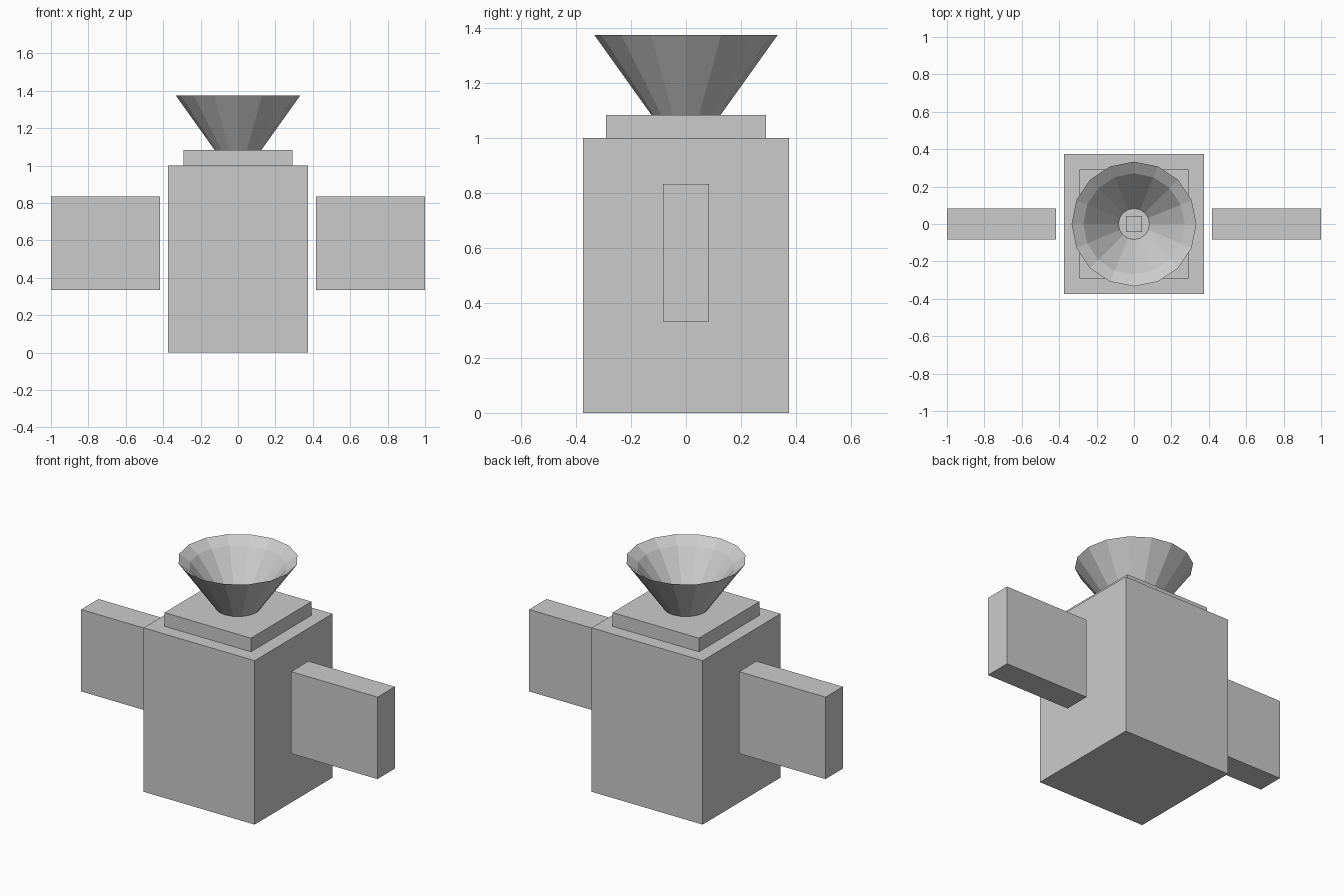
import bpy
import bmesh
from math import cos, sin, tau

cube = bpy.data.objects.get("Cube")
if cube:
    bpy.data.objects.remove(cube, do_unlink=True)

U = 1 / 12  # design module

grey = bpy.data.materials.new("light_grey")
grey.use_nodes = True
colour = (0.6, 0.6, 0.6, 1)
grey.diffuse_color = colour
grey.node_tree.nodes["Principled BSDF"].inputs["Base Color"].default_value = colour


def finish(name, bm):
    bmesh.ops.recalc_face_normals(bm, faces=bm.faces)
    mesh = bpy.data.meshes.new(name)
    bm.to_mesh(mesh)
    bm.free()
    mesh.materials.append(grey)
    obj = bpy.data.objects.new(name, mesh)
    bpy.context.collection.objects.link(obj)
    return obj


def box(name, size, x, bottom):
    """Box sized in modules, standing at height bottom."""
    bm = bmesh.new()
    bmesh.ops.create_cube(bm, size=1)
    for v in bm.verts:
        v.co.x = (v.co.x * size[0] + x) * U
        v.co.y = v.co.y * size[1] * U
        v.co.z = ((v.co.z + 0.5) * size[2] + bottom) * U
    return finish(name, bm)


def lathe(name, profile, sides):
    """Spin a radius/height profile, closing both ends with flat caps."""
    bm = bmesh.new()
    rings = []
    for r, z in profile:
        rings.append([bm.verts.new((r * U * cos(tau * i / sides),
                                    r * U * sin(tau * i / sides), z * U))
                      for i in range(sides)])
    for low, high in zip(rings, rings[1:]):
        for i in range(sides):
            j = (i + 1) % sides
            bm.faces.new((low[i], low[j], high[j], high[i]))
    bm.faces.new(rings[0])
    bm.faces.new(rings[-1])
    return finish(name, bm)


# Main body and the plate on top
box("body", (9, 9, 12), 0, 0)
box("top_plate", (7, 7, 1), 0, 12)

# Free-standing side panels
for side, sign in (("left", 1), ("right", -1)):
    box(side + "_panel", (7, 2, 6), sign * 8.5, 4)

# Hollow dish: outer wall, bevelled rim, inner wall, floor
lathe("dish", [(1.5, 13), (4, 16.5), (3.25, 16), (1, 13.2)], 16)

# Small post inside the dish
box("dish_post", (1, 1, 0.8), 0, 13)
